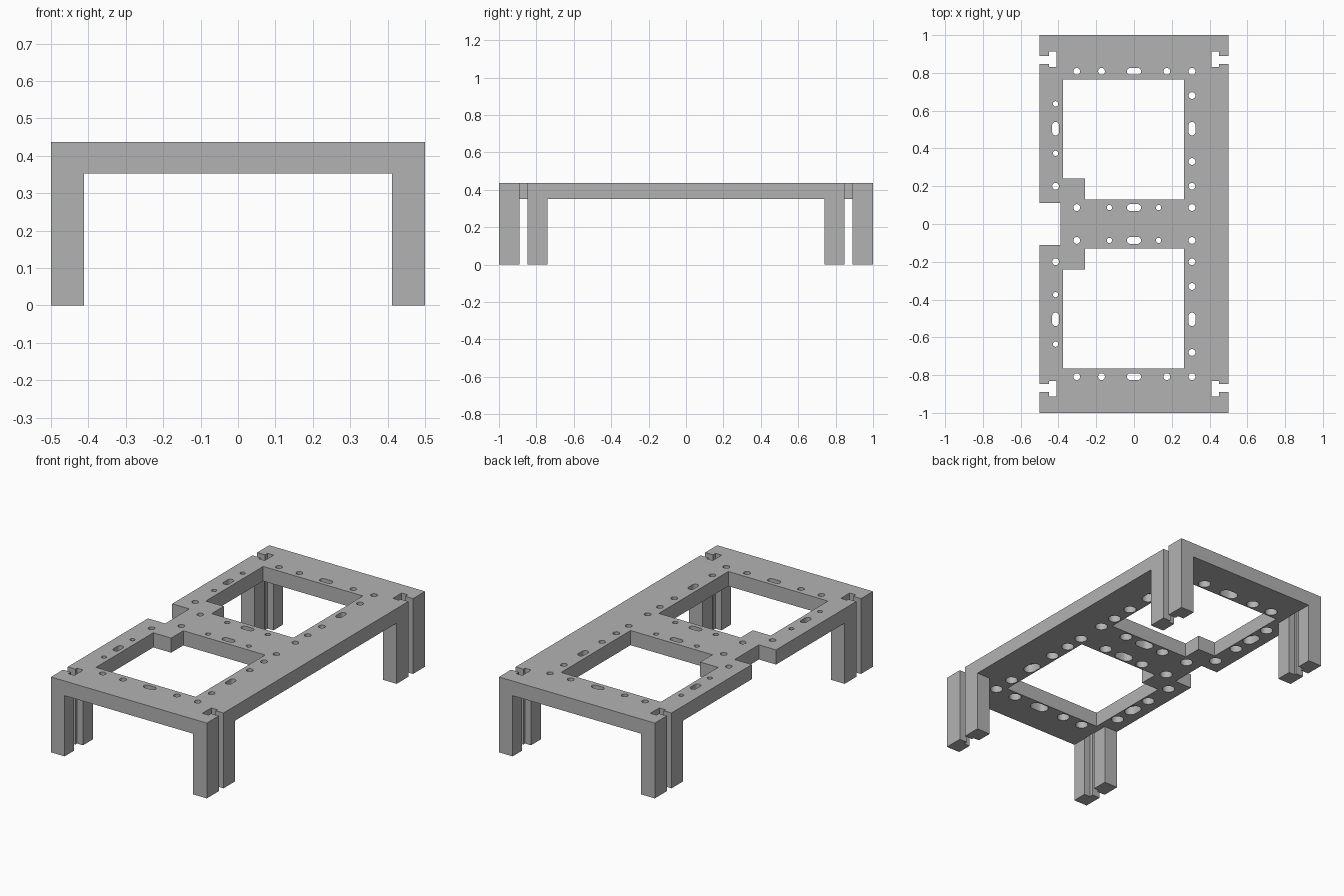
import bpy, bmesh, math

if "Cube" in bpy.data.objects:
    bpy.data.objects.remove(bpy.data.objects["Cube"])

TOP, UNDER, BORE_TOP = 0.437, 0.352, 0.402

grey = bpy.data.materials.new("light_grey")
grey.use_nodes = True
grey.diffuse_color = (0.45, 0.45, 0.45, 1)
grey.node_tree.nodes["Principled BSDF"].inputs["Base Color"].default_value = (0.45, 0.45, 0.45, 1)


def prisms(name, outlines, z0, z1):
    """One object holding an upright prism for each outline."""
    bm = bmesh.new()
    for pts in outlines:
        face = bm.faces.new([bm.verts.new((x, y, z0)) for x, y in pts])
        new = bmesh.ops.extrude_face_region(bm, geom=[face])["geom"]
        for v in new:
            if isinstance(v, bmesh.types.BMVert):
                v.co.z = z1
    bmesh.ops.recalc_face_normals(bm, faces=bm.faces)
    mesh = bpy.data.meshes.new(name)
    bm.to_mesh(mesh)
    bm.free()
    mesh.materials.append(grey)
    obj = bpy.data.objects.new(name, mesh)
    bpy.context.collection.objects.link(obj)
    return obj


def carve(target, outlines, z0, z1):
    """Subtract prisms from the target and drop the cutter."""
    cutter = prisms("cutter", outlines, z0, z1)
    cutter.hide_render = True
    mod = target.modifiers.new("carve", "BOOLEAN")
    mod.operation, mod.solver, mod.object = "DIFFERENCE", "EXACT", cutter
    bpy.context.view_layer.objects.active = target
    bpy.ops.object.modifier_apply(modifier=mod.name)
    bpy.data.objects.remove(cutter)


def mirror_x(pts):
    return [(-x, y) for x, y in reversed(pts)]


def mirror_y(pts):
    return [(x, -y) for x, y in reversed(pts)]


def both(pts):
    return [pts, mirror_y(pts)]


def stadium(x, y, r, dx=0, dy=0, n=24):
    """Round hole, stretched to a slot by dx or dy."""
    pts = []
    for i in range(n):
        a = 2 * math.pi * (i + 0.5) / n
        c, s = math.cos(a), math.sin(a)
        pts.append((x + r * c + math.copysign(dx, c), y + r * s + math.copysign(dy, s)))
    return pts


# Body outline with a T-slot in each corner and a notch on one side
t_slot = [(0.5, 0.847), (0.45, 0.847), (0.45, 0.832), (0.411, 0.832), (0.411, 0.913),
          (0.45, 0.913), (0.45, 0.89), (0.5, 0.89), (0.5, 1)]
half = t_slot + mirror_x(t_slot) + [(-0.5, 0.111), (-0.39, 0.111)]
frame = prisms("frame_with_legs", [half + mirror_y(half)], 0, TOP)

# Hollow below the plate, leaving the corner legs
a, b, e = 0.412, 0.74, 1.2
quarter = [(e, b), (a, b), (a, e)]
upper = quarter + mirror_x(quarter)
carve(frame, [upper + mirror_y(upper)], -0.1, UNDER)

# Two windows with a corner tab
window = [(0.265, 0.13), (0.265, 0.766), (-0.375, 0.766), (-0.375, 0.241),
          (-0.26, 0.241), (-0.26, 0.13)]
carve(frame, both(window), 0.2, 0.6)

# Screw holes and slots: x, y, radius, stretch in x, stretch in y
BIG, SMALL, S = 0.018, 0.014, 0.02
holes = [(x, 0.808, BIG, 0, 0) for x in (-0.303, -0.172, 0.174, 0.307)]
holes += [(x, 0.087, BIG, 0, 0) for x in (-0.303, 0.307)]
holes += [(x, 0.087, SMALL, 0, 0) for x in (-0.13, 0.13)]
holes += [(0, y, BIG, S, 0) for y in (0.087, 0.808)]
holes += [(0.307, y, BIG, 0, 0) for y in (0.2, 0.331, 0.68)]
holes += [(-0.415, y, SMALL, 0, 0) for y in (0.374, 0.636)]
holes += [(-0.415, 0.2, BIG, 0, 0)]
holes += [(x, 0.505, BIG, 0, S - 0.002) for x in (-0.415, 0.307)]

bores, recesses = [], []
for x, y, r, dx, dy in holes:
    bores += both(stadium(x, y, r, dx, dy))
    recesses += both(stadium(x, y, 0.034, dx, dy))
carve(frame, recesses, 0.2, BORE_TOP)
carve(frame, bores, 0.2, 0.6)

# Smooth hole walls, keep hard edges
bpy.ops.object.select_all(action="DESELECT")
frame.select_set(True)
bpy.context.view_layer.objects.active = frame
bpy.ops.object.shade_smooth_by_angle(angle=math.radians(30))
